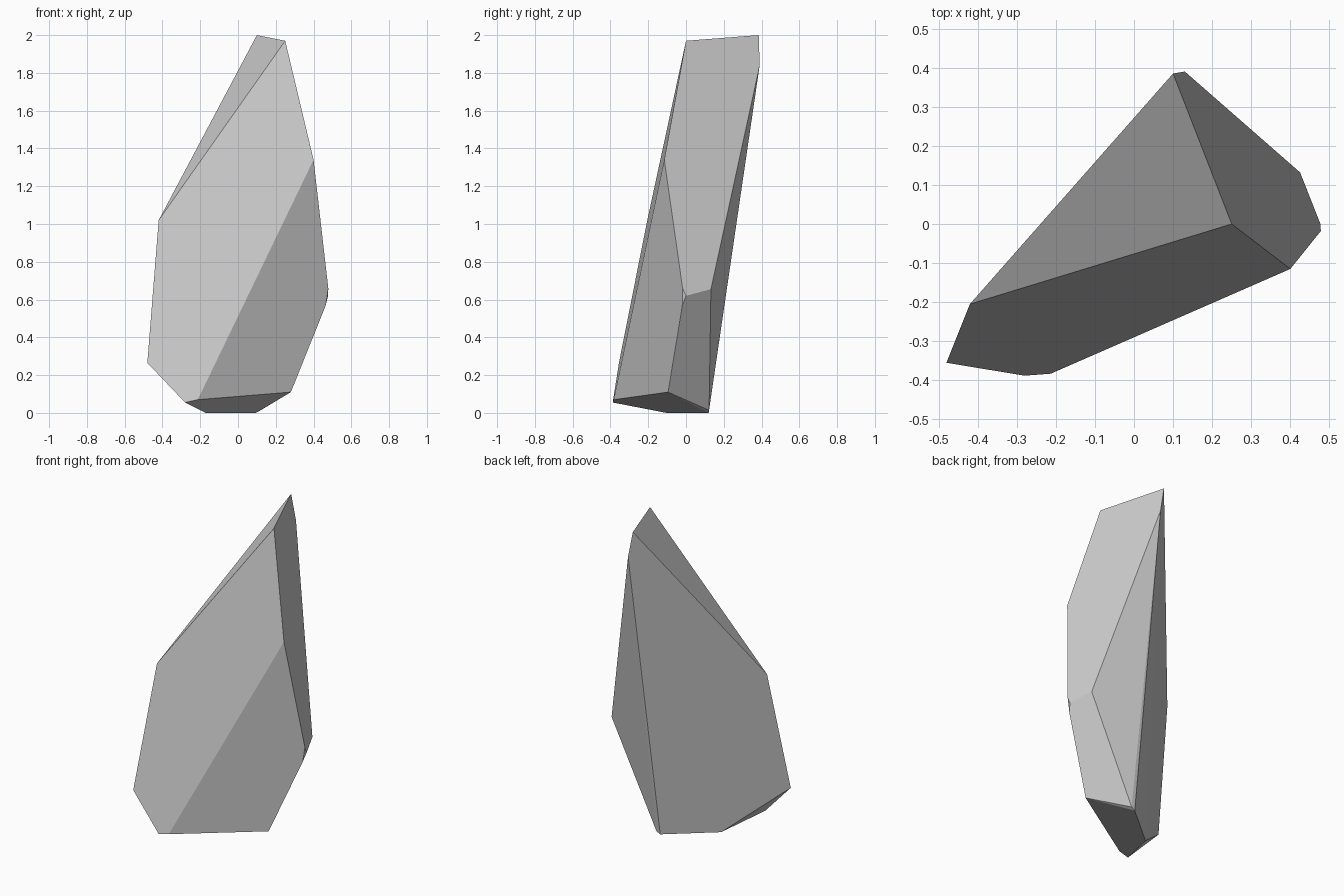
import bpy, bmesh, math

if "Cube" in bpy.data.objects:
    bpy.data.objects.remove(bpy.data.objects["Cube"])

# Corner points of the faceted rock shard
corners = [
    (0.10, 0.385, 2.0), (0.13, 0.39, 1.84), (0.25, 0.0, 1.97),         # tip
    (0.40, -0.115, 1.34), (-0.42, -0.205, 1.02),                       # shoulders
    (0.425, 0.132, 0.655), (0.477, 0.0, 0.62),                         # right side
    (0.478, -0.018, 0.66), (0.463, -0.02, 0.565),
    (-0.48, -0.355, 0.265), (-0.28, -0.388, 0.055), (-0.213, -0.383, 0.07),  # lower left
    (0.28, -0.095, 0.11), (0.12, 0.122, 0.014),                        # foot
    (0.095, 0.12, 0.0), (-0.172, -0.103, 0.0),
]

# Wrap the corners in a convex shell and merge coplanar triangles
bm = bmesh.new()
for c in corners:
    bm.verts.new(c)
bmesh.ops.convex_hull(bm, input=bm.verts[:])
bmesh.ops.dissolve_limit(bm, angle_limit=math.radians(2),
                         verts=bm.verts[:], edges=bm.edges[:])
bmesh.ops.recalc_face_normals(bm, faces=bm.faces[:])

mesh = bpy.data.meshes.new("rock_shard")
bm.to_mesh(mesh)
bm.free()
rock = bpy.data.objects.new("rock_shard", mesh)
bpy.context.collection.objects.link(rock)
